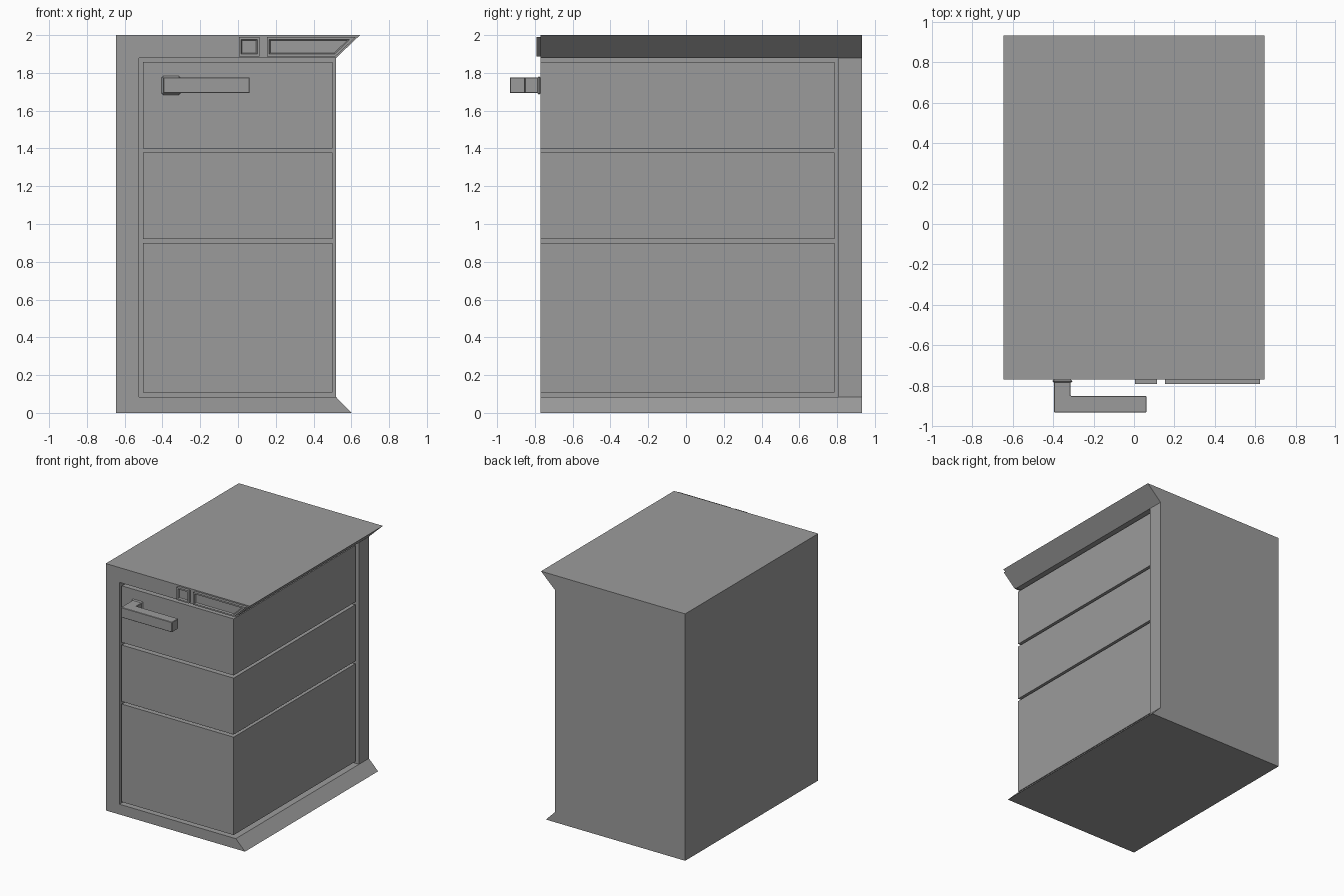
import bpy, bmesh

if "Cube" in bpy.data.objects:
    bpy.data.objects.remove(bpy.data.objects["Cube"])

# dark grey finish shared by all parts
finish = bpy.data.materials.new("dark_grey")
finish.diffuse_color = (0.33, 0.33, 0.33, 1)
finish.use_nodes = True
finish.node_tree.nodes["Principled BSDF"].inputs["Base Color"].default_value = finish.diffuse_color


def prism(name, pts, lo, hi, axis='y', bevel=0.0, recess=None):
    """Extrude a profile (xz along y, or xy along z) into a solid."""
    bm = bmesh.new()
    if axis == 'y':
        vs = [bm.verts.new((a, lo, b)) for a, b in pts]
        offset = (0, hi - lo, 0)
    else:
        vs = [bm.verts.new((a, b, lo)) for a, b in pts]
        offset = (0, 0, hi - lo)
    face = bm.faces.new(vs)
    res = bmesh.ops.extrude_face_region(bm, geom=[face], use_keep_orig=True)
    moved = [v for v in res['geom'] if isinstance(v, bmesh.types.BMVert)]
    bmesh.ops.translate(bm, verts=moved, vec=offset)
    bmesh.ops.recalc_face_normals(bm, faces=bm.faces[:])
    if recess:
        # flat rim, then a sloped step down to the recessed panel
        rim, slope, depth = recess
        bm.normal_update()
        front = min(bm.faces, key=lambda f: f.calc_center_median().y)
        bmesh.ops.inset_region(bm, faces=[front], thickness=rim, use_even_offset=True)
        bmesh.ops.inset_region(bm, faces=[front], thickness=slope, use_even_offset=True)
        bmesh.ops.translate(bm, verts=front.verts[:], vec=(0, depth, 0))
    me = bpy.data.meshes.new(name)
    bm.to_mesh(me)
    bm.free()
    me.materials.append(finish)
    ob = bpy.data.objects.new(name, me)
    bpy.context.collection.objects.link(ob)
    if bevel:
        mod = ob.modifiers.new("edge_bevel", 'BEVEL')
        mod.width = bevel
        mod.segments = 1
    return ob


def rect(x0, x1, z0, z1):
    return [(x0, z0), (x1, z0), (x1, z1), (x0, z1)]


FRONT, BACK = -0.77, 0.933

# C-shaped casing with slanted lips on the open right side
prism("casing", [(-0.646, 0), (0.602, 0), (0.52, 0.083), (-0.523, 0.083),
                 (-0.523, 1.88), (0.52, 1.88), (0.646, 2), (-0.646, 2)], FRONT, BACK)

# back panel closing the casing
prism("back_panel", rect(-0.523, 0.52, 0.083, 1.88), 0.808, BACK)

# drawers with open gaps around them, bottom to top
for i, (z0, z1) in enumerate([(0.107, 0.90), (0.921, 1.378), (1.40, 1.858)]):
    prism(f"drawer_{i + 1}", rect(-0.503, 0.50, z0, z1), FRONT, 0.787)

# raised frames on the top front edge
frame = (0.012, 0.006, 0.012)
prism("square_frame", rect(0.004, 0.114, 1.888, 1.99), -0.792, FRONT, recess=frame)
prism("slanted_frame", [(0.153, 1.888), (0.517, 1.888), (0.624, 1.99), (0.153, 1.99)],
      -0.792, FRONT, recess=frame)

# L-shaped handle with its mounting plate
prism("handle", [(-0.396, FRONT), (-0.396, -0.933), (0.062, -0.933), (0.062, -0.852),
                 (-0.314, -0.852), (-0.314, FRONT)], 1.693, 1.775, 'z', bevel=0.003)
prism("handle_plate", rect(-0.405, -0.305, 1.684, 1.783), -0.786, FRONT, bevel=0.008)
